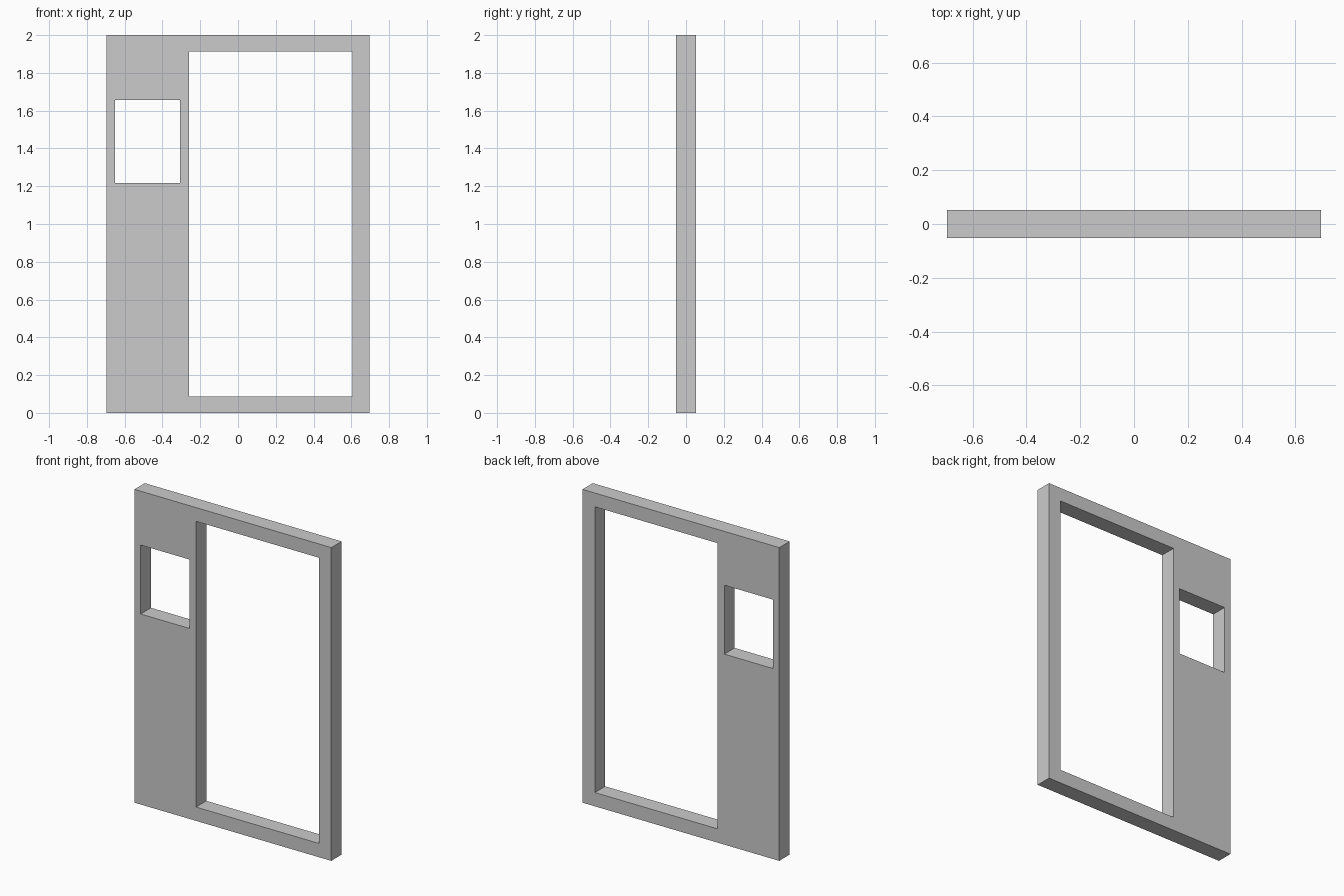
import bpy, bmesh

if "Cube" in bpy.data.objects:
    bpy.data.objects.remove(bpy.data.objects["Cube"])

HALF_W, HALF_T, HEIGHT = 0.695, 0.052, 2.0
# Openings: x min, x max, z min, z max
OPENINGS = [(-0.26, 0.607, 0.088, 1.912),    # tall doorway opening
            (-0.651, -0.307, 1.216, 1.656)]  # small window opening

# Front profile laid out on the grid lines of the openings, leaving the openings empty
xs = sorted({-HALF_W, HALF_W, *(v for o in OPENINGS for v in o[:2])})
zs = sorted({0.0, HEIGHT, *(v for o in OPENINGS for v in o[2:])})


def is_open(x, z):
    return any(a < x < b and c < z < d for a, b, c, d in OPENINGS)


bm = bmesh.new()
verts = {(x, z): bm.verts.new((x, -HALF_T, z)) for x in xs for z in zs}
for x0, x1 in zip(xs, xs[1:]):
    for z0, z1 in zip(zs, zs[1:]):
        if not is_open((x0 + x1) / 2, (z0 + z1) / 2):
            bm.faces.new([verts[p] for p in ((x0, z0), (x1, z0), (x1, z1), (x0, z1))])
for v in [v for v in bm.verts if not v.link_faces]:
    bm.verts.remove(v)

# Thicken the profile into a solid panel
ext = bmesh.ops.extrude_face_region(bm, geom=bm.faces[:], use_keep_orig=True)
moved = [g for g in ext["geom"] if isinstance(g, bmesh.types.BMVert)]
bmesh.ops.translate(bm, verts=moved, vec=(0, 2 * HALF_T, 0))
bmesh.ops.recalc_face_normals(bm, faces=bm.faces[:])

mesh = bpy.data.meshes.new("door_frame")
bm.to_mesh(mesh)
bm.free()
bpy.context.collection.objects.link(bpy.data.objects.new("door_frame", mesh))
